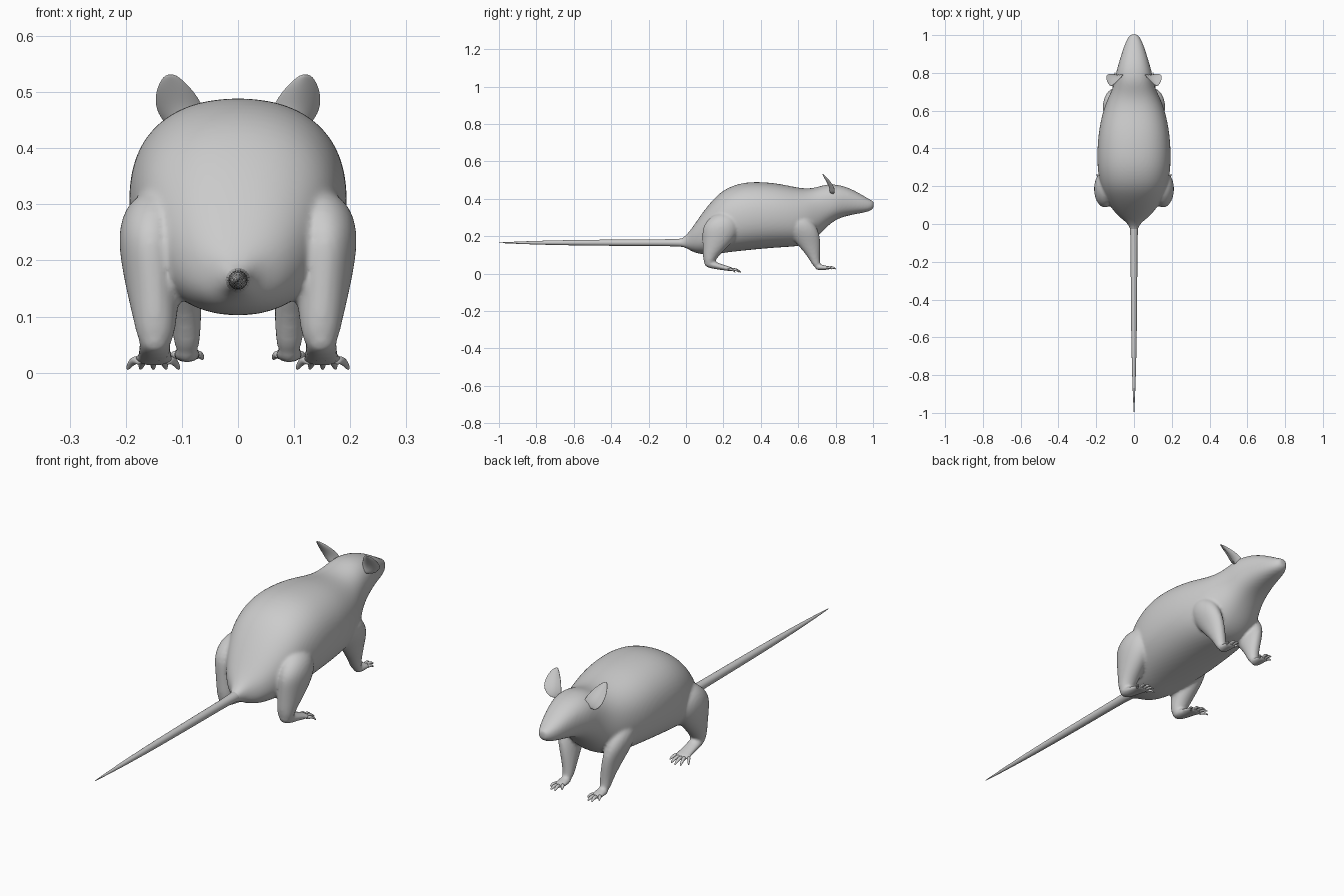
import bpy, bmesh
from math import cos, sin, pi, radians
from mathutils import Vector


def tube(bm, rings, tilt=90, side=1, n=16, e=1.0, cup=0.0):
    """Loft rings (x, y, z, half width, half depth); tilt 0 = flat rings, 90 = upright rings."""
    t, loops = radians(tilt), []
    for x, y, z, a, b in rings:
        loop = []
        for i in range(n):
            c, s = cos(2 * pi * i / n), sin(2 * pi * i / n)
            u = a * abs(c) ** e * (1 if c > 0 else -1)
            v = b * abs(s) ** e * (1 if s > 0 else -1)
            loop.append(bm.verts.new((side * x + u, y + v * cos(t) + cup * a * c * c, z + v * sin(t))))
        loops.append(loop)
    faces = [bm.faces.new(loops[0]), bm.faces.new(loops[-1][::-1])]
    for p, q in zip(loops, loops[1:]):
        for i in range(n):
            j = (i + 1) % n
            faces.append(bm.faces.new((p[i], q[i], q[j], p[j])))
    bmesh.ops.recalc_face_normals(bm, faces=faces)


def finish(name, bm, levels=2):
    mesh = bpy.data.meshes.new(name)
    bm.to_mesh(mesh)
    bm.free()
    mesh.polygons.foreach_set("use_smooth", [True] * len(mesh.polygons))
    ob = bpy.data.objects.new(name, mesh)
    bpy.context.collection.objects.link(ob)
    sub = ob.modifiers.new("subdivide", 'SUBSURF')
    sub.levels = sub.render_levels = levels
    return ob


# Torso and head: (y, bottom, top, half width)
profile = [(-.045, .147, .183, .018), (-.02, .143, .187, .022), (.01, .132, .215, .04),
           (.04, .112, .255, .085), (.09, .10, .33, .125), (.15, .10, .405, .16),
           (.21, .11, .457, .182), (.30, .12, .49, .197), (.40, .13, .493, .197),
           (.50, .138, .483, .188), (.59, .143, .462, .168), (.65, .155, .455, .147),
           (.70, .19, .463, .122), (.75, .248, .479, .104), (.80, .287, .478, .097),
           (.85, .305, .467, .082), (.90, .316, .445, .067), (.95, .325, .416, .050),
           (.985, .334, .395, .034), (1.0, .347, .388, .022), (1.004, .353, .382, .014)]
skin = bmesh.new()
tube(skin, [(0, y, (lo + hi) / 2, w, (hi - lo) / 2) for y, lo, hi, w in profile], n=20, e=.87)

# Haunches, forelegs, feet and eye bumps, fused into the skin
haunch = [(.145, .20, .325, .02, .03), (.15, .20, .30, .05, .075), (.156, .187, .25, .060, .102),
          (.153, .178, .19, .056, .092), (.15, .15, .13, .046, .062),
          (.147, .125, .08, .037, .036), (.147, .125, .04, .028, .022)]
hind_foot = [(.148, .095, .06, .02, .018), (.148, .13, .05, .03, .024), (.148, .19, .035, .029, .016),
             (.15, .235, .024, .036, .012), (.15, .255, .021, .033, .009)]
foreleg = [(.115, .60, .31, .03, .04), (.122, .61, .275, .047, .075), (.118, .632, .22, .046, .082),
           (.105, .653, .165, .038, .068), (.095, .678, .105, .031, .039),
           (.091, .690, .065, .025, .026), (.091, .703, .03, .02, .017)]
fore_foot = [(.091, .69, .036, .018, .016), (.091, .715, .034, .024, .017),
             (.091, .75, .031, .026, .011), (.091, .775, .029, .024, .008)]
for side in (1, -1):
    tube(skin, haunch, 0, side)
    tube(skin, hind_foot, 90, side)
    tube(skin, foreleg, 0, side)
    tube(skin, fore_foot, 90, side)
    tube(skin, [(.058, .852, .418, .006, .006), (.056, .86, .418, .016, .016),
                (.054, .872, .418, .016, .016), (.052, .88, .417, .006, .006)], 90, side, 12)
body = finish("body_head_and_legs", skin)
remesh = body.modifiers.new("fuse", 'REMESH')
remesh.mode, remesh.voxel_size, remesh.use_smooth_shade = 'VOXEL', .007, True
soft = body.modifiers.new("soften", 'SMOOTH')
soft.factor, soft.iterations = .5, 5

# Tail, tapering to a point
bm = bmesh.new()
tube(bm, [(0, y, .165, r, r) for y, r in
          [(-1.0, .001), (-.99, .002), (-.9, .0065), (-.75, .012), (-.55, .016), (-.3, .018), (-.1, .019),
           (-.03, .021), (.02, .03)]], n=12)
finish("tail", bm, 1)

# Cupped ears
ear = [(.085, .78, .425, .026, .012), (.095, .777, .45, .042, .010), (.105, .766, .475, .044, .007),
       (.113, .748, .503, .034, .005), (.119, .735, .525, .017, .004), (.120, .731, .532, .006, .003)]
for side, label in ((1, "right"), (-1, "left")):
    bm = bmesh.new()
    tube(bm, ear, 0, side, 16, cup=.45)
    finish(label + "_ear", bm)


# Toes fan out from each foot
def toes(name, side, x, y, z, count, spread, length, drop):
    bm = bmesh.new()
    for i in range(count):
        f = 2 * i / (count - 1) - 1
        reach = length * (1 - .35 * f * f)
        path = [(0, .009), (.3, .009), (.65, .0075), (.9, .005), (1, .002)]
        tube(bm, [(x + f * spread * (.5 + .5 * k), y - .012 * f * f + reach * k,
                   z + .006 * sin(pi * k) - drop * k * k, r, r * .9) for k, r in path], 90, side, 8)
    finish(name, bm, 1)


for side, label in ((1, "right"), (-1, "left")):
    toes(label + "_hind_toes", side, .151, .24, .02, 5, .046, .055, .014)
    toes(label + "_front_toes", side, .091, .762, .029, 4, .028, .044, .005)
